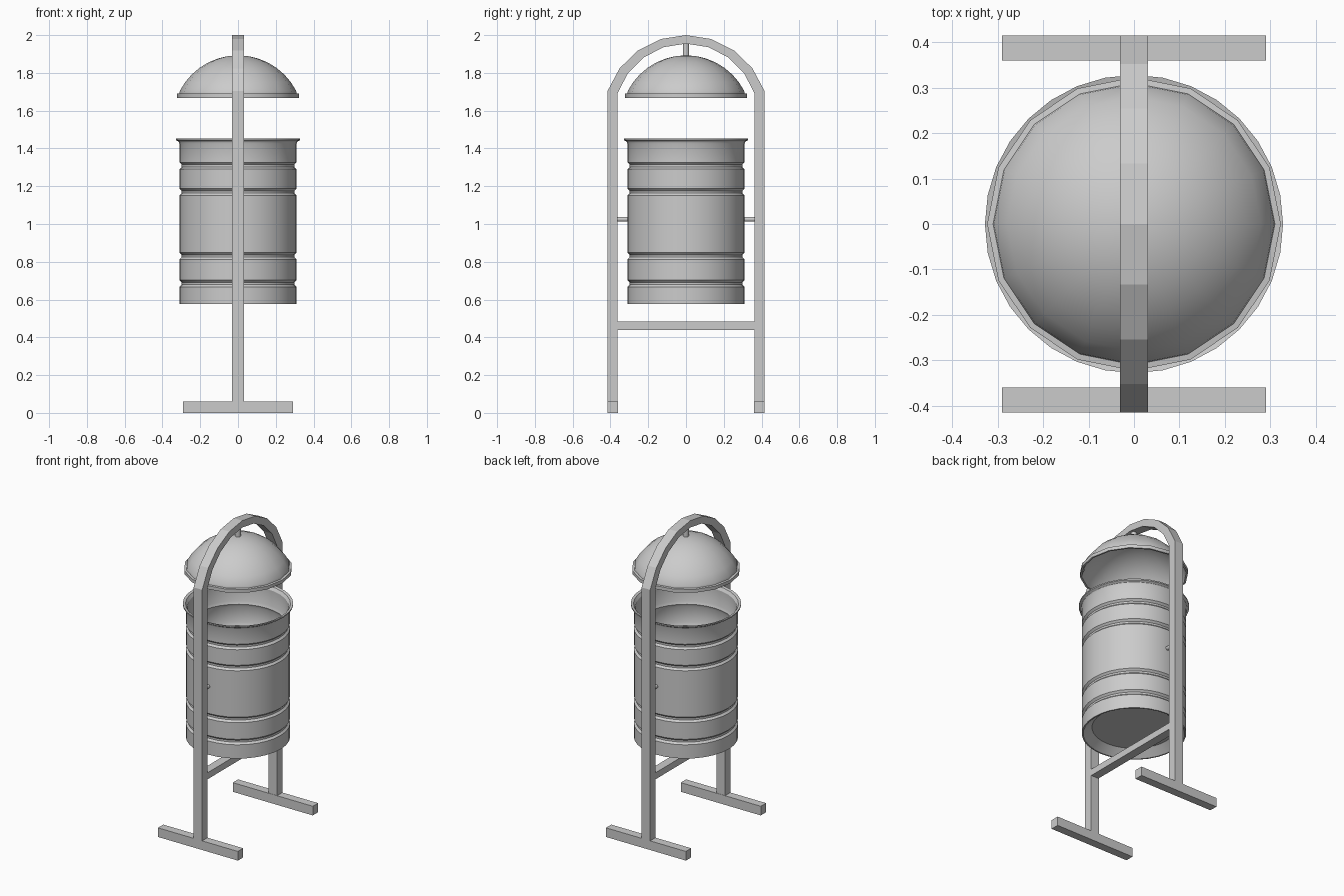
import bpy, bmesh
from math import sin, cos, pi, atan2, sqrt, radians

if "Cube" in bpy.data.objects:
    bpy.data.objects.remove(bpy.data.objects["Cube"])


def finish(name, bm, smooth=False):
    bmesh.ops.recalc_face_normals(bm, faces=bm.faces)
    me = bpy.data.meshes.new(name)
    bm.to_mesh(me)
    bm.free()
    ob = bpy.data.objects.new(name, me)
    bpy.context.collection.objects.link(ob)
    if smooth:
        bpy.ops.object.select_all(action='DESELECT')
        ob.select_set(True)
        bpy.context.view_layer.objects.active = ob
        bpy.ops.object.shade_smooth_by_angle(angle=radians(32))
    return ob


def lathe(name, profile, sides):
    """Revolve (radius, z) points about z; radius 0 becomes a pole."""
    bm = bmesh.new()
    rings = []
    for r, z in profile:
        if r < 1e-6:
            rings.append([bm.verts.new((0, 0, z))] * sides)
        else:
            rings.append([bm.verts.new((r * cos(2 * pi * i / sides),
                                        r * sin(2 * pi * i / sides), z))
                          for i in range(sides)])
    for a, b in zip(rings, rings[1:]):
        for i in range(sides):
            j = (i + 1) % sides
            bm.faces.new(list(dict.fromkeys((a[i], a[j], b[j], b[i]))))
    return finish(name, bm, True)


def box(name, lo, hi):
    bm = bmesh.new()
    bmesh.ops.create_cube(bm, size=1)
    for v in bm.verts:
        v.co = [(l + h) / 2 + c * (h - l) for l, h, c in zip(lo, hi, v.co)]
    return finish(name, bm)


def rod(name, r, length, loc, rot=(0, 0, 0), sides=12):
    ob = lathe(name, [(0, -length / 2), (r, -length / 2),
                      (r, length / 2), (0, length / 2)], sides)
    ob.location, ob.rotation_euler = loc, rot
    return ob


def arch(half, spring, top, n=8):
    """Leg foot, circular arc over the top, other leg foot (y, z)."""
    rise = top - spring
    R = (half ** 2 + rise ** 2) / (2 * rise)
    a0 = atan2(spring - top + R, half)
    arc = [(R * cos(a0 + (pi - 2 * a0) * i / n),
            top - R + R * sin(a0 + (pi - 2 * a0) * i / n)) for i in range(n + 1)]
    return [(half, 0.06)] + arc + [(-half, 0.06)]


# Arched frame of flat bar
bm = bmesh.new()
W = 0.031
sections = [[bm.verts.new(p) for p in ((-W, *o), (W, *o), (W, *i), (-W, *i))]
            for o, i in zip(arch(0.415, 1.705, 2.0), arch(0.362, 1.692, 1.955))]
for a, b in zip(sections, sections[1:]):
    for i in range(4):
        j = (i + 1) % 4
        bm.faces.new((a[i], a[j], b[j], b[i]))
bm.faces.new(sections[0])
bm.faces.new(sections[-1])
finish("arched_frame", bm)

# Feet, pivots and cross bar
for side, s in (("front", -1), ("back", 1)):
    y0, y1 = sorted((s * 0.36, s * 0.415))
    box(side + "_foot", (-0.29, y0, 0), (0.29, y1, 0.06))
    rod(side + "_pivot", 0.013, 0.07, (0, s * 0.335, 1.025), (pi / 2, 0, 0))
box("cross_bar", (-0.028, -0.364, 0.44), (0.028, 0.364, 0.483))

# Bin with pressed grooves, flared rim, recessed base and open inside
R = 0.31
outer = [(0, 0.62), (0.25, 0.62), (0.302, 0.577), (R, 0.577)]
for z in (0.685, 0.83, 1.17, 1.308):
    outer += [(R, z - 0.018), (R - 0.012, z - 0.006),
              (R - 0.012, z + 0.006), (R, z + 0.018)]
outer += [(R, 1.425), (0.315, 1.436), (0.328, 1.444), (0.328, 1.452),
          (0.312, 1.448), (0.3, 1.43)]
inner = []
for z in (1.308, 1.17, 0.83, 0.685):
    inner += [(R - 0.01, z + 0.018), (R - 0.018, z), (R - 0.01, z - 0.018)]
lathe("bin_body", outer + inner + [(0.3, 0.63), (0, 0.63)], 32)


# Domed lid with a stepped rim, hollow below
def dome(r, base, top, n=7):
    h = top - base
    rad = (r * r + h * h) / (2 * h)
    a = atan2(r, rad - h)
    return [(rad * sin(a * i / n), top - rad + rad * cos(a * i / n))
            for i in range(n + 1)]


lid = dome(0.308, 1.705, 1.893)
lid += [(0.31, 1.692), (0.323, 1.69), (0.323, 1.668), (0.312, 1.668), (0.3, 1.69)]
lid += dome(0.298, 1.7, 1.883)[::-1]
lathe("lid", lid, 16)
rod("lid_hanger", 0.017, 0.085, (0, 0, 1.923))
